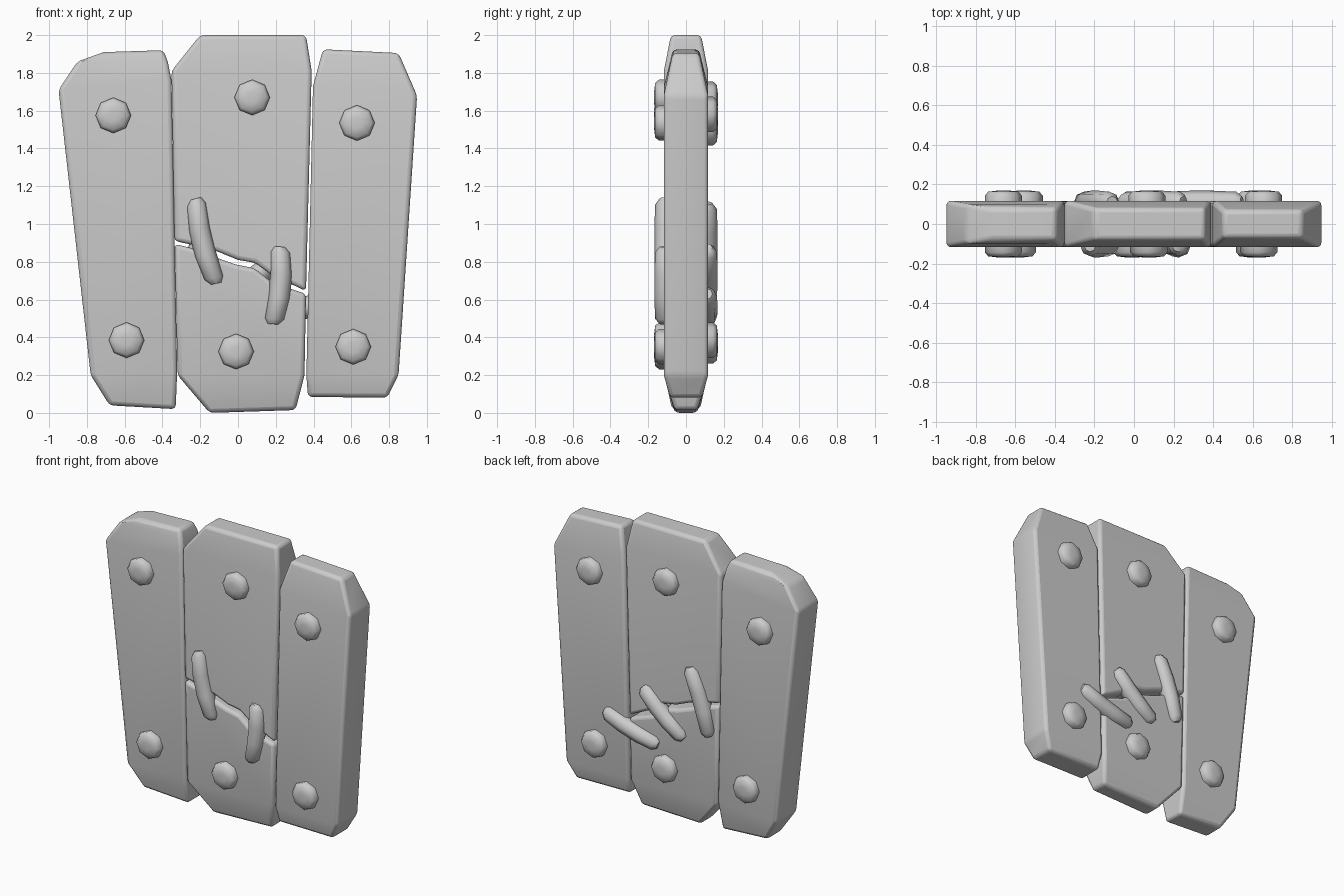
import bpy, bmesh, math
from mathutils import Vector

if "Cube" in bpy.data.objects:
    bpy.data.objects.remove(bpy.data.objects["Cube"])

HALF = 0.117  # half thickness of the boards


def finish(bm, name, bevel=0, angle=50):
    bmesh.ops.recalc_face_normals(bm, faces=bm.faces)
    me = bpy.data.meshes.new(name)
    bm.to_mesh(me)
    bm.free()
    ob = bpy.data.objects.new(name, me)
    bpy.context.collection.objects.link(ob)
    if bevel:
        m = ob.modifiers.new("rounded_edges", 'BEVEL')
        m.width = bevel
        m.segments = 3
        m.limit_method = 'ANGLE'
        m.angle_limit = math.radians(22)
    bpy.ops.object.select_all(action='DESELECT')
    ob.select_set(True)
    bpy.context.view_layer.objects.active = ob
    bpy.ops.object.shade_smooth_by_angle(angle=math.radians(angle))
    return ob


def plank(name, rows):
    """Each row: (half depth, points left to right); rows run bottom to top."""
    bm = bmesh.new()
    front = [[bm.verts.new((x, -d, z)) for x, z in pts] for d, pts in rows]
    back = [[bm.verts.new((x, d, z)) for x, z in pts] for d, pts in rows]
    for i in range(len(rows) - 1):
        for side in (front, back):
            bm.faces.new(side[i] + side[i + 1][::-1])
        for k in (0, -1):
            bm.faces.new((front[i][k], front[i + 1][k], back[i + 1][k], back[i][k]))
    for r in (0, -1):
        f, b = front[r], back[r]
        for k in range(len(f) - 1):
            bm.faces.new((f[k], f[k + 1], b[k + 1], b[k]))
    return finish(bm, name, 0.022)


def loft(name, rings):
    bm = bmesh.new()
    vs = [[bm.verts.new(p) for p in ring] for ring in rings]
    n = len(vs[0])
    for a, b in zip(vs, vs[1:]):
        for k in range(n):
            bm.faces.new((a[k], a[(k + 1) % n], b[(k + 1) % n], b[k]))
    bm.faces.new(vs[0])
    bm.faces.new(vs[-1])
    return finish(bm, name)


def rivet(name, x, z, side):
    # eight-sided head with a chamfered, slightly domed top
    profile = [(0.094, 0.09), (0.094, 0.143), (0.077, 0.163), (0.03, 0.169)]
    loft(name, [[(x + r * math.cos(k * math.pi / 4), side * y,
                  z + r * math.sin(k * math.pi / 4)) for k in range(8)]
                for r, y in profile])


def staple(name, a, b, bow, side):
    # bowed bar with rounded ends, half sunk into the boards
    a, b = Vector((a[0], 0, a[1])), Vector((b[0], 0, b[1]))
    axis = (b - a).normalized()
    across = Vector((-axis.z, 0, axis.x))
    out = Vector((0, side, 0))
    rings = []
    for t, r in ((0, .03), (.07, .053), (.35, .058), (.65, .058), (.93, .053), (1, .03)):
        c = a.lerp(b, t) + across * bow * 4 * t * (1 - t) + out * 0.11
        rings.append([c + across * r * math.cos(k * math.pi / 4)
                      + out * r * math.sin(k * math.pi / 4) for k in range(8)])
    loft(name, rings)


# Side boards
plank("left_board", [
    (0.075, [(-0.68, 0.04), (-0.33, 0.02)]),
    (HALF, [(-0.78, 0.20), (-0.322, 0.22)]),
    (HALF, [(-0.95, 1.71), (-0.352, 1.76)]),
    (0.098, [(-0.85, 1.86), (-0.372, 1.86)]),
    (0.08, [(-0.71, 1.91), (-0.395, 1.92)])])
plank("right_board", [
    (0.085, [(0.37, 0.085), (0.79, 0.08)]),
    (HALF, [(0.362, 0.20), (0.85, 0.20)]),
    (HALF, [(0.397, 1.73), (0.948, 1.68)]),
    (0.07, [(0.45, 1.925), (0.85, 1.905)])])

# Middle board, broken in two along a jagged crack
crack = [(-0.336, 0.91), (-0.22, 0.885), (-0.11, 0.855), (0, 0.81),
         (0.09, 0.795), (0.17, 0.735), (0.36, 0.645)]
lower = [(-0.335, 0.895), (-0.2, 0.86), (-0.11, 0.82), (-0.01, 0.785),
         (0.09, 0.765), (0.18, 0.69), (0.36, 0.63)]
plank("middle_board_upper", [
    (HALF, crack),
    (HALF, [(-0.352, 1.81), (0.39, 1.81)]),
    (0.08, [(-0.20, 2.0), (0.36, 2.0)])])
plank("middle_board_lower", [
    (0.06, [(-0.15, 0.0), (0.305, 0.015)]),
    (HALF, [(-0.32, 0.20), (0.352, 0.20)]),
    (HALF, lower)])

# Rivets, front and back
rivets = {
    "front": (-1, [(-0.66, 1.575), (0.075, 1.67), (0.63, 1.535),
                   (-0.59, 0.385), (-0.01, 0.325), (0.61, 0.35)]),
    "back": (1, [(-0.66, 1.51), (0.065, 1.66), (0.655, 1.58),
                 (-0.555, 0.38), (0.075, 0.355), (0.617, 0.385)])}
for face, (side, spots) in rivets.items():
    for i, (x, z) in enumerate(spots):
        rivet(f"{face}_rivet_{i + 1}", x, z, side)

# Staples holding the crack together
staple("front_staple_1", (-0.222, 1.135), (-0.115, 0.685), -0.022, -1)
staple("front_staple_2", (0.222, 0.88), (0.185, 0.47), 0.022, -1)
staple("back_staple_1", (0.545, 0.63), (0.13, 0.50), 0.015, 1)
staple("back_staple_2", (0.25, 0.875), (-0.065, 0.595), 0.015, 1)
staple("back_staple_3", (-0.11, 1.11), (-0.26, 0.665), -0.015, 1)
